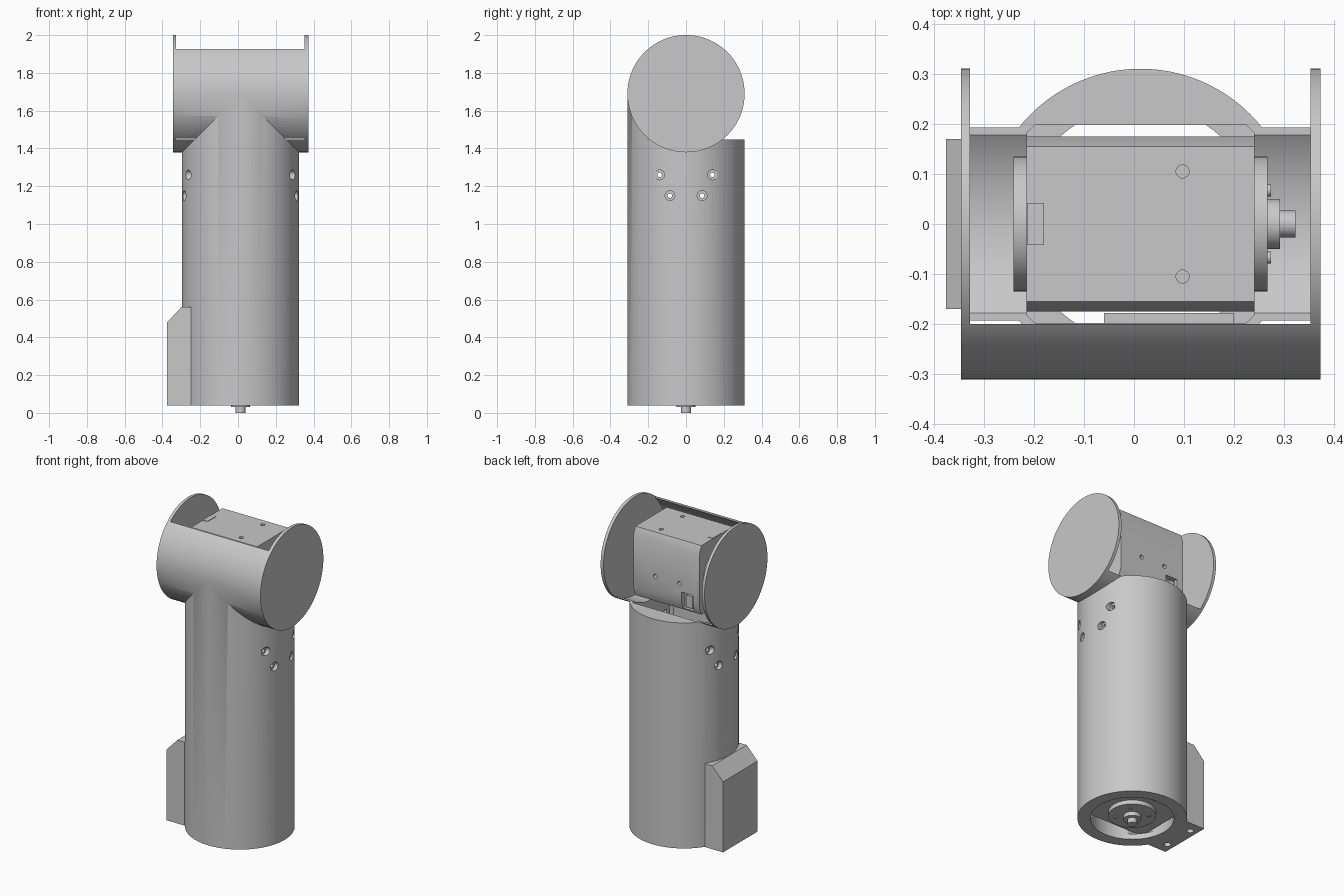
import bpy
import math
from mathutils import Matrix, Vector

if "Cube" in bpy.data.objects:
    bpy.data.objects.remove(bpy.data.objects["Cube"], do_unlink=True)

GREY = (0.58, 0.58, 0.58, 1)
mat = bpy.data.materials.new("light_grey")
mat.use_nodes = True
mat.diffuse_color = GREY
bsdf = mat.node_tree.nodes["Principled BSDF"]
bsdf.inputs["Base Color"].default_value = GREY
bsdf.inputs["Roughness"].default_value = 0.6

CX = 0.013      # tube axis in x
R = 0.31        # outer tube radius
HEAD_Z = 1.69   # axis height of the cross tube
SHELF = 1.447   # top of the rear tube wall


def prism(name, profile, height, matrix):
    """Extrude a closed profile along local z from 0 to height."""
    n = len(profile)
    verts = [(x, y, z) for z in (0, height) for x, y in profile]
    faces = [list(range(n))[::-1], list(range(n, 2 * n))]
    faces += [[i, (i + 1) % n, n + (i + 1) % n, n + i] for i in range(n)]
    mesh = bpy.data.meshes.new(name)
    mesh.from_pydata([matrix @ Vector(v) for v in verts], [], faces)
    mesh.materials.append(mat)
    obj = bpy.data.objects.new(name, mesh)
    bpy.context.collection.objects.link(obj)
    return obj


def axes(x, y, z, origin):
    """Frame whose columns are the given local axes."""
    m = Matrix((x, y, z)).transposed().to_4x4()
    m.translation = origin
    return m


X, Y, Z = Vector((1, 0, 0)), Vector((0, 1, 0)), Vector((0, 0, 1))


def circle(r, n):
    return [(r * math.cos(2 * math.pi * i / n), r * math.sin(2 * math.pi * i / n))
            for i in range(n)]


def chamfered(a, b, ca, cb):
    """Rectangle of half sizes a, b with its corners cut off."""
    return [(a, cb - b), (a, b - cb), (a - ca, b), (ca - a, b),
            (-a, b - cb), (-a, cb - b), (ca - a, -b), (a - ca, -b)]


def cyl_z(name, r, z0, z1, x=CX, y=0, n=96):
    return prism(name, circle(r, n), z1 - z0, axes(X, Y, Z, (x, y, z0)))


def cyl_x(name, r, x0, x1, y=0, z=HEAD_Z, n=96):
    return prism(name, circle(r, n), x1 - x0, axes(Y, Z, X, (x0, y, z)))


def box(name, x, y, z):
    profile = [(x[0], y[0]), (x[1], y[0]), (x[1], y[1]), (x[0], y[1])]
    return prism(name, profile, z[1] - z[0], Matrix.Translation((0, 0, z[0])))


def combine(target, tool, operation="DIFFERENCE"):
    """Apply a boolean and discard the tool."""
    tool.hide_render = True
    mod = target.modifiers.new("cut", "BOOLEAN")
    mod.operation = operation
    mod.solver = "EXACT"
    mod.object = tool
    bpy.context.view_layer.update()
    with bpy.context.temp_override(object=target, active_object=target):
        bpy.ops.object.modifier_apply(modifier=mod.name)
    bpy.data.objects.remove(tool, do_unlink=True)


def finish(obj):
    bpy.ops.object.select_all(action="DESELECT")
    obj.select_set(True)
    bpy.context.view_layer.objects.active = obj
    bpy.ops.object.shade_smooth_by_angle(angle=math.radians(30))


# Housing: upright tube, cross tube and side block joined
housing = cyl_z("housing", R, 0.04, HEAD_Z)
combine(housing, cyl_x("cross_tube", R + 0.0003, -0.345, 0.372), "UNION")
block_profile = [(-0.375, 0.04), (-0.25, 0.04), (-0.25, 0.56),
                 (-0.30, 0.56), (-0.375, 0.48)]
combine(housing, prism("side_block", block_profile, 0.34,
                       axes(X, Z, -Y, (0, 0.17, 0))), "UNION")

# Hollow the cross tube and open its upper rear between the end discs
combine(housing, cyl_x("bore", 0.301, -0.327, 0.352))
combine(housing, box("opening", (-0.327, 0.352), (-0.2, 0.5), (SHELF, 2.2)))

# Motor pocket down the tube, and the round hole in its floor
combine(housing, prism("pocket", chamfered(0.227, 0.198, 0.016, 0.016), 1.5,
                       axes(X, Y, Z, (CX, 0, 0.075))))
combine(housing, cyl_z("floor_hole", 0.237, 0, 0.3))

# Counterbored screw holes on both sides of the tube
for y, z in ((0.14, 1.26), (0.085, 1.15)):
    for sy in (-1, 1):
        surface = math.sqrt(R * R - y * y)
        for side in (-1, 1):
            for r, inner in ((0.026, surface - 0.018), (0.012, surface - 0.15)):
                ends = sorted((CX + side * inner, CX + side * 0.4))
                combine(housing, cyl_x("screw_hole", r, *ends, y=sy * y, z=z, n=24))

# Screw holes under the side block
for y in (-0.1, 0.1):
    combine(housing, cyl_z("block_hole", 0.02, 0, 0.08, x=-0.33, y=y, n=24))
finish(housing)


def motor(prefix, frame):
    """Chamfered gearbox with round plates and an output shaft along local z."""
    def part(name, profile, z0, z1):
        obj = prism(f"{prefix}_{name}", profile, z1 - z0,
                    frame @ Matrix.Translation((0, 0, z0)))
        return obj

    body = part("motor_body", chamfered(0.215, 0.175, 0.05, 0.02), -0.228, 0.228)
    for name, r, z0, z1 in (("rear_plate", 0.135, -0.254, -0.228),
                            ("front_plate", 0.135, 0.228, 0.254),
                            ("shaft_collar", 0.05, 0.254, 0.279),
                            ("output_shaft", 0.027, 0.279, 0.31)):
        finish(part(name, circle(r, 48), z0, z1))
    # Ring of bolt heads on the front plate
    for i in range(4):
        a = math.radians(45 + 90 * i)
        bolt = [(x + 0.095 * math.cos(a), y + 0.095 * math.sin(a))
                for x, y in circle(0.012, 16)]
        finish(part("plate_bolt", bolt, 0.254, 0.261))
    return body


# Head motor, shaft towards the left disc
head = motor("head", axes(Z, -Y, X, (CX, 0, HEAD_Z)))
for y in (-0.105, 0.105):
    combine(head, cyl_z("top_hole", 0.013, 1.86, 2, x=0.097, y=y, n=24))
for x in (-0.077, 0.09):
    combine(head, prism("rear_hole", circle(0.013, 24), 0.2,
                        axes(Z, X, Y, (x, 0.13, 1.64))))
combine(head, box("socket", (-0.17, -0.09), (0.14, 0.3), (1.485, 1.59)))
finish(head)
box("head_top_plate", (-0.214, -0.18), (-0.042, 0.042), (1.903, 1.908))
box("socket_plug", (-0.16, -0.12), (0.135, 0.165), (1.50, 1.575))

# Base motor, shaft down through the floor hole
base = motor("base", axes(X, -Y, -Z, (CX, 0, 0.31)))
finish(base)

# Board on the front wall inside the tube
box("inner_board", (-0.06, 0.2), (-0.2, -0.178), (0.6, 1.0))
